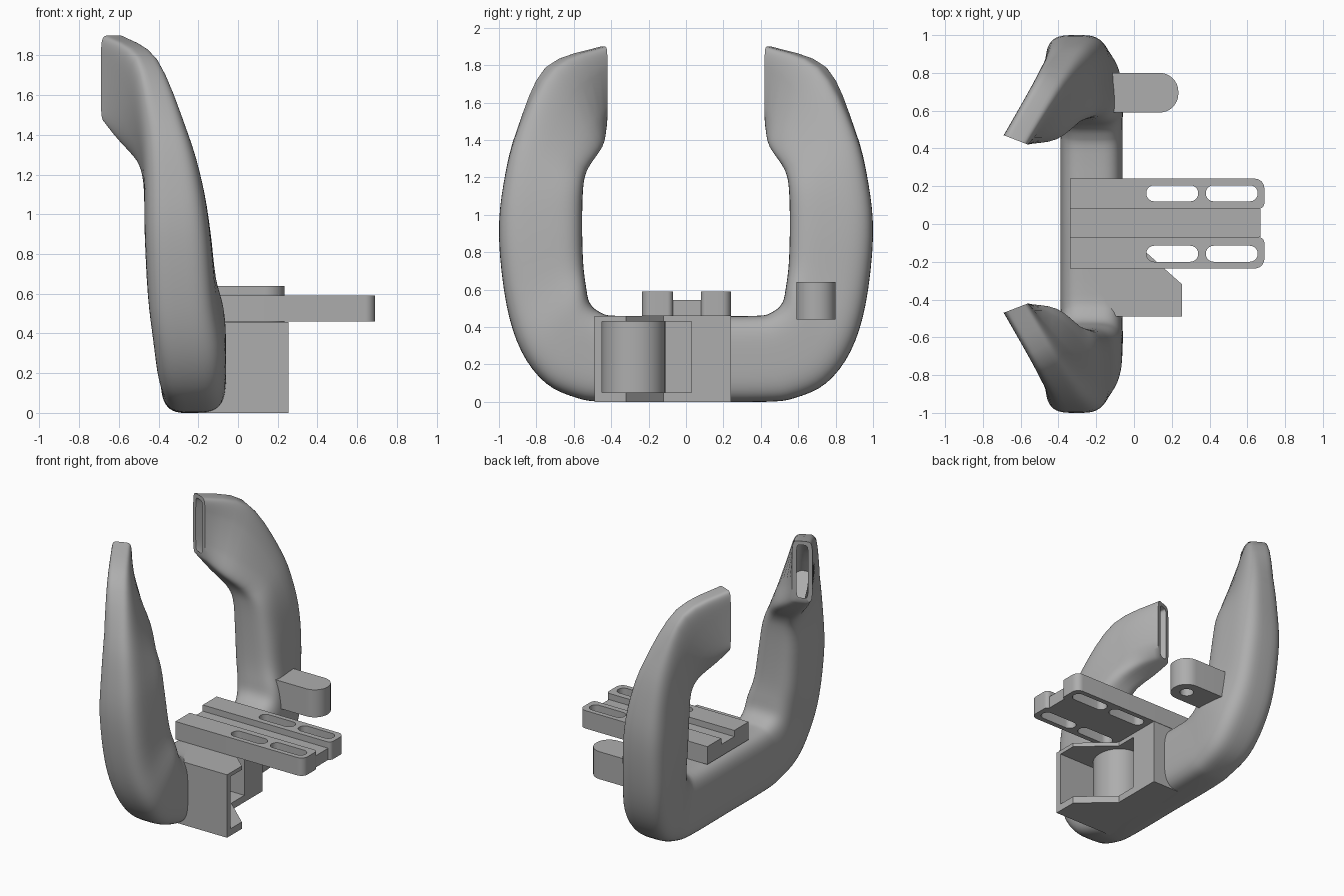
import bpy, bmesh, math
from mathutils import Vector

cube = bpy.data.objects.get("Cube")
if cube:
    bpy.data.objects.remove(cube, do_unlink=True)

GREY = (0.42, 0.42, 0.42, 1)
mat = bpy.data.materials.new("plain grey")
mat.use_nodes = True
mat.diffuse_color = GREY
mat.node_tree.nodes["Principled BSDF"].inputs["Base Color"].default_value = GREY


def make(name, bm):
    bmesh.ops.recalc_face_normals(bm, faces=bm.faces)
    me = bpy.data.meshes.new(name)
    bm.to_mesh(me)
    bm.free()
    me.materials.append(mat)
    ob = bpy.data.objects.new(name, me)
    bpy.context.collection.objects.link(ob)
    return ob


def prism(name, outline, z0, z1):
    bm = bmesh.new()
    base = bm.faces.new([bm.verts.new((x, y, z0)) for x, y in outline])
    top = bmesh.ops.extrude_face_region(bm, geom=[base])["geom"]
    verts = [g for g in top if isinstance(g, bmesh.types.BMVert)]
    bmesh.ops.translate(bm, verts=verts, vec=(0, 0, z1 - z0))
    return make(name, bm)


def rounded(x0, x1, y0, y1, radii, steps=8):
    """Rectangle outline; radii go counter-clockwise from the low corner."""
    corners = [(x0, y0, 1, 1), (x1, y0, -1, 1), (x1, y1, -1, -1), (x0, y1, 1, -1)]
    pts = []
    for i, ((x, y, sx, sy), r) in enumerate(zip(corners, radii)):
        if r == 0:
            pts.append((x, y))
            continue
        for k in range(steps + 1):
            a = math.pi * (1 + i / 2 + k / steps / 2)
            pts.append((x + sx * r + r * math.cos(a), y + sy * r + r * math.sin(a)))
    return pts


def capsule(x0, x1, y0, y1):
    r = (y1 - y0) / 2 - 0.0005
    return rounded(x0, x1, y0, y1, [r] * 4)


def cut(ob, cutter):
    mod = ob.modifiers.new("cut", "BOOLEAN")
    mod.operation = "DIFFERENCE"
    mod.solver = "EXACT"
    mod.object = cutter
    cutter.hide_render = True


def finish(ob, cutters=()):
    bpy.ops.object.select_all(action="DESELECT")
    bpy.context.view_layer.objects.active = ob
    ob.select_set(True)
    for mod in list(ob.modifiers):
        bpy.ops.object.modifier_apply(modifier=mod.name)
    bpy.ops.object.shade_smooth_by_angle(angle=math.radians(35))
    for c in cutters:
        bpy.data.objects.remove(c, do_unlink=True)


# Duct stations: outer y z, inner y z, outer left x, inner left x, right x, skew
STATIONS = [
    (0, 0, 0, .46, -.39, -.39, -.06, 0),
    (.42, 0, .37, .46, -.39, -.39, -.06, 0),
    (.58, .02, .46, .48, -.39, -.39, -.06, 0),
    (.75, .1, .515, .53, -.41, -.41, -.06, 0),
    (.88, .27, .535, .62, -.43, -.43, -.07, 0),
    (.96, .52, .55, .75, -.455, -.455, -.11, 0),
    (1, .88, .555, .95, -.47, -.47, -.14, 0),
    (.975, 1.17, .55, 1.14, -.47, -.48, -.18, 0),
    (.9, 1.46, .53, 1.24, -.48, -.53, -.25, .02),
    (.73, 1.79, .47, 1.36, -.53, -.63, -.39, .08),
    (.445, 1.9, .445, 1.46, -.69, -.69, -.56, .05),
]
LAST = len(STATIONS) - 1
SIDES = 48


def station(t):
    """Catmull-Rom blend of the duct stations."""
    i = min(int(t), LAST - 1)
    f = t - i
    a, b, c, d = (STATIONS[max(0, min(LAST, i + k))] for k in (-1, 0, 1, 2))
    return [q + f / 2 * (r - p + f * (2 * p - 5 * q + 4 * r - s + f * (3 * (q - r) + s - p)))
            for p, q, r, s in zip(a, b, c, d)]


def section(t, wall=0):
    yo, zo, yi, zi, lo, li, right, skew = station(t)
    power = 2 / (3.6 + 3 * max(0, t - 8) / 2)
    height = math.hypot(yo - yi, zo - zi)
    pts = []
    for k in range(SIDES):
        a = math.tau * (k + .5) / SIDES
        u, v = (math.copysign(abs(w) ** power, w) for w in (math.cos(a), math.sin(a)))
        v *= 1 - 2 * wall / height
        g = (v + 1) / 2
        left = li + (lo - li) * g
        u *= 1 - 2 * wall / (right - left)
        pts.append(Vector(((left + right) / 2 + u * (right - left) / 2,
                           yi + (yo - yi) * g - u * skew / 2, zi + (zo - zi) * g)))
    return pts


# Twin-arm duct with hollow nozzles
bm = bmesh.new()
path = [(k / 4, 0) for k in range(LAST * 4 + 1)]
path += [(LAST - k / 4, .028) for k in range(9)]
rings = [[bm.verts.new(p) for p in section(t, w)] for t, w in path]
for p, q in zip(rings, rings[1:]):
    for k in range(SIDES):
        n = (k + 1) % SIDES
        bm.faces.new((p[k], p[n], q[n], q[k]))
bm.faces.new(rings[-1])
duct = make("twin_arm_duct", bm)
mirror = duct.modifiers.new("mirror", "MIRROR")
mirror.use_axis = (False, True, False)
mirror.merge_threshold = .0005

# Fan socket with its open chamber
socket = prism("fan_socket", [(-.2, -.49), (.255, -.49), (.255, -.32), (.03, -.12),
                              (.03, .24), (-.2, .24)], 0, .458)
chamber = prism("chamber_cutter", rounded(-.3, .4, -.45, .03, [0] * 4), .05, .43)
cut(socket, chamber)
cut(duct, chamber)
finish(socket)
finish(duct, [chamber])

# Curved air guide inside the chamber
guide = prism("air_guide", rounded(-.29, .06, -.45, -.11, [0, .16, .16, 0]), .045, .435)
finish(guide)

# Mounting plate: centre web and two slotted rails
web = prism("plate_web", rounded(-.34, .67, -.07, .08, [0] * 4), .46, .545)
finish(web)
for side, y0, y1, radii in (("front", -.235, -.07, [0, .05, .03, 0]),
                            ("back", .08, .24, [0, .03, .05, 0])):
    rail = prism(side + "_rail", rounded(-.34, .69, y0, y1, radii), .46, .59)
    low = -.2 if side == "front" else .12
    slots = [prism("slot_cutter", capsule(x, x + .275, low, low + .085), .4, .7)
             for x in (.065, .38)]
    for s in slots:
        cut(rail, s)
    finish(rail, slots)

# Side lug with a blind screw hole underneath
lug = prism("side_lug", rounded(-.25, .235, .59, .8, [0, .1, .1, 0]), .44, .64)
hole = prism("hole_cutter", capsule(.085, .175, .65, .74), .4, .58)
cut(lug, hole)
finish(lug, [hole])
